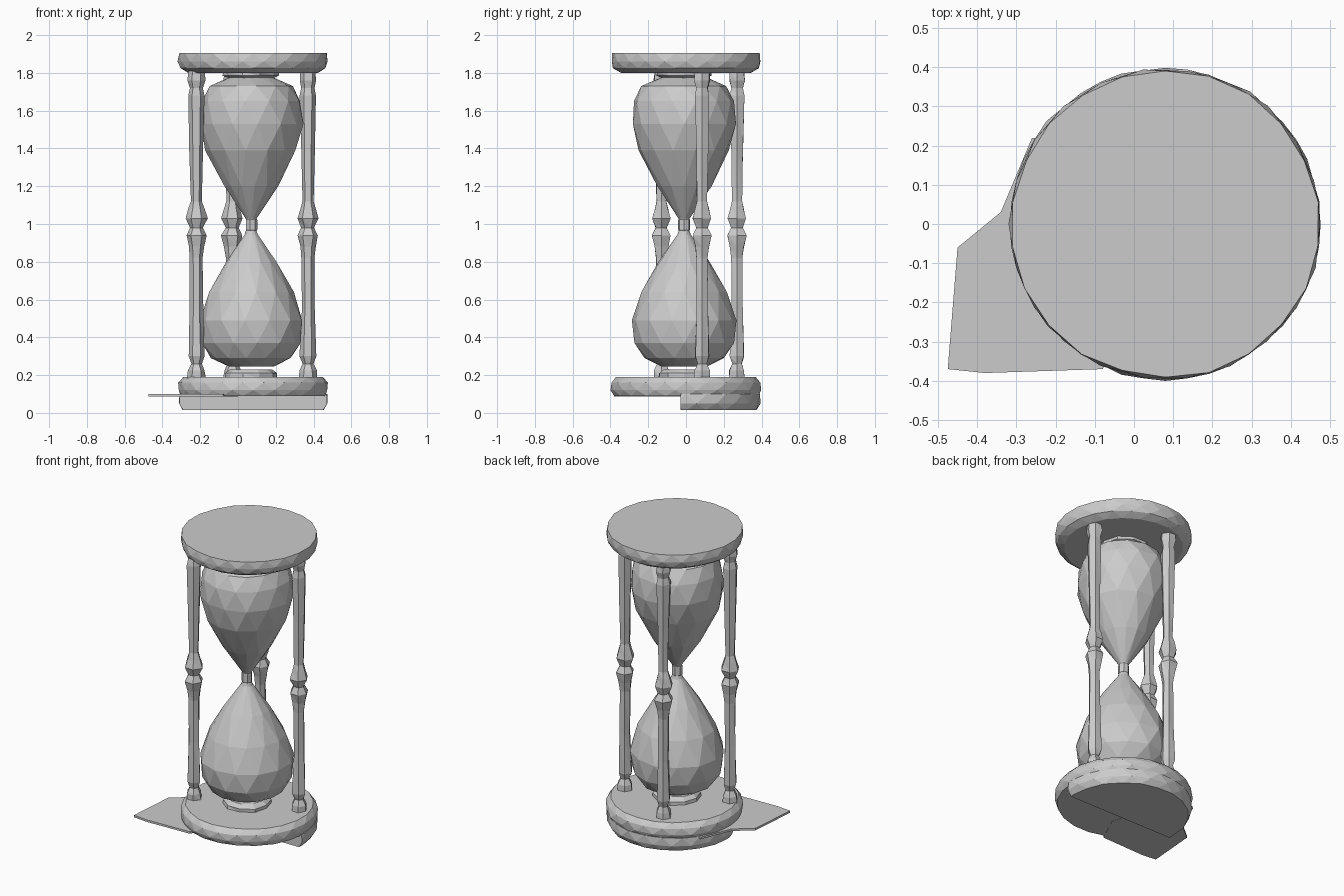
import bpy, bmesh, math, random
from mathutils import Vector

if "Cube" in bpy.data.objects:
    bpy.data.objects.remove(bpy.data.objects["Cube"])

random.seed(4)
CX, CY = 0.08, 0.0          # centre of the frame


def finish(bm, name):
    bmesh.ops.recalc_face_normals(bm, faces=bm.faces)
    me = bpy.data.meshes.new(name)
    bm.to_mesh(me)
    bm.free()
    ob = bpy.data.objects.new(name, me)
    bpy.context.collection.objects.link(ob)
    return ob


def lathe(name, profile, x, y, sides, jitter=0.0, twist=0.0, cut_y=None):
    """Faceted solid of revolution from (radius, z) points, staggered into triangles."""
    bm = bmesh.new()
    rings = []
    for i, (r, z) in enumerate(profile):
        ring = []
        for k in range(sides):
            a = 2 * math.pi * (k + twist * i) / sides
            rr = r * (1 + random.uniform(-jitter, jitter))
            ring.append(bm.verts.new((x + rr * math.cos(a), y + rr * math.sin(a), z)))
        rings.append(ring)
    for lo, hi in zip(rings, rings[1:]):
        for k in range(sides):
            n = (k + 1) % sides
            bm.faces.new((lo[k], lo[n], hi[k]))
            bm.faces.new((lo[n], hi[n], hi[k]))
    bm.faces.new(rings[0][::-1])
    bm.faces.new(rings[-1])
    if cut_y is not None:
        geom = bm.verts[:] + bm.edges[:] + bm.faces[:]
        cut = bmesh.ops.bisect_plane(bm, geom=geom, plane_co=(0, cut_y, 0),
                                     plane_no=(0, -1, 0), clear_outer=True)
        edges = [e for e in cut['geom_cut'] if isinstance(e, bmesh.types.BMEdge)]
        bmesh.ops.holes_fill(bm, edges=edges)
    return finish(bm, name)


# Top and base discs
lathe("top_disc", [(0.345, 1.80), (0.385, 1.825), (0.397, 1.86), (0.392, 1.905)],
      CX, CY, 22, 0.008, 0.5)
lathe("base_disc", [(0.385, 0.09), (0.398, 0.12), (0.395, 0.16), (0.37, 0.19)],
      CX, CY, 22, 0.008, 0.5)

# Deeper rear half of the broken base
lathe("base_rear_half", [(0.375, 0.015), (0.395, 0.05), (0.393, 0.10)],
      CX, CY, 22, 0.008, 0.5, cut_y=-0.03)

# Glass bulbs
BX, BY = 0.07, -0.01
lathe("upper_bulb", [(0.02, 0.99), (0.03, 1.03), (0.145, 1.20), (0.24, 1.39), (0.272, 1.53),
                     (0.262, 1.65), (0.225, 1.73), (0.11, 1.78)], BX, BY, 13, 0.02, 0.5)
lathe("lower_bulb", [(0.12, 0.245), (0.21, 0.29), (0.263, 0.37), (0.275, 0.49), (0.225, 0.64),
                     (0.135, 0.80), (0.035, 0.945), (0.02, 0.99)], BX, BY, 13, 0.02, 0.5)

# Neck collar and bulb seats
lathe("neck_collar", [(0.022, 0.95), (0.032, 0.97), (0.032, 1.02), (0.022, 1.04)], BX, BY, 7)
lathe("upper_seat", [(0.11, 1.77), (0.15, 1.785), (0.15, 1.805)], BX, BY, 10, 0.03)
lathe("lower_seat", [(0.14, 0.185), (0.14, 0.21), (0.11, 0.23)], BX, BY, 10, 0.03)

# Turned posts
POST = [(0.048, 0.18), (0.045, 0.225), (0.028, 0.26), (0.042, 0.30), (0.034, 0.55),
        (0.034, 0.82), (0.042, 0.88), (0.056, 0.94), (0.034, 0.98), (0.056, 1.03),
        (0.042, 1.08), (0.030, 1.12), (0.036, 1.40), (0.044, 1.68), (0.034, 1.72),
        (0.046, 1.76), (0.042, 1.81)]
for name, px, py in (("left_post", -0.22, -0.13), ("right_post", 0.37, 0.085),
                     ("back_post", -0.03, 0.27)):
    lathe(name, POST, px, py, 6, 0.08)

# Thin flat sheet under the base
bm = bmesh.new()
outline = [(-0.45, -0.06), (-0.475, -0.37), (-0.38, -0.38), (-0.08, -0.37),
           (0.0, -0.2), (-0.1, 0.2), (-0.26, 0.22), (-0.34, 0.03)]
sheet = bm.faces.new([bm.verts.new((x, y, 0.088)) for x, y in outline])
ext = bmesh.ops.extrude_face_region(bm, geom=[sheet])
bmesh.ops.translate(bm, vec=Vector((0, 0, 0.013)),
                    verts=[v for v in ext['geom'] if isinstance(v, bmesh.types.BMVert)])
finish(bm, "sheet")
